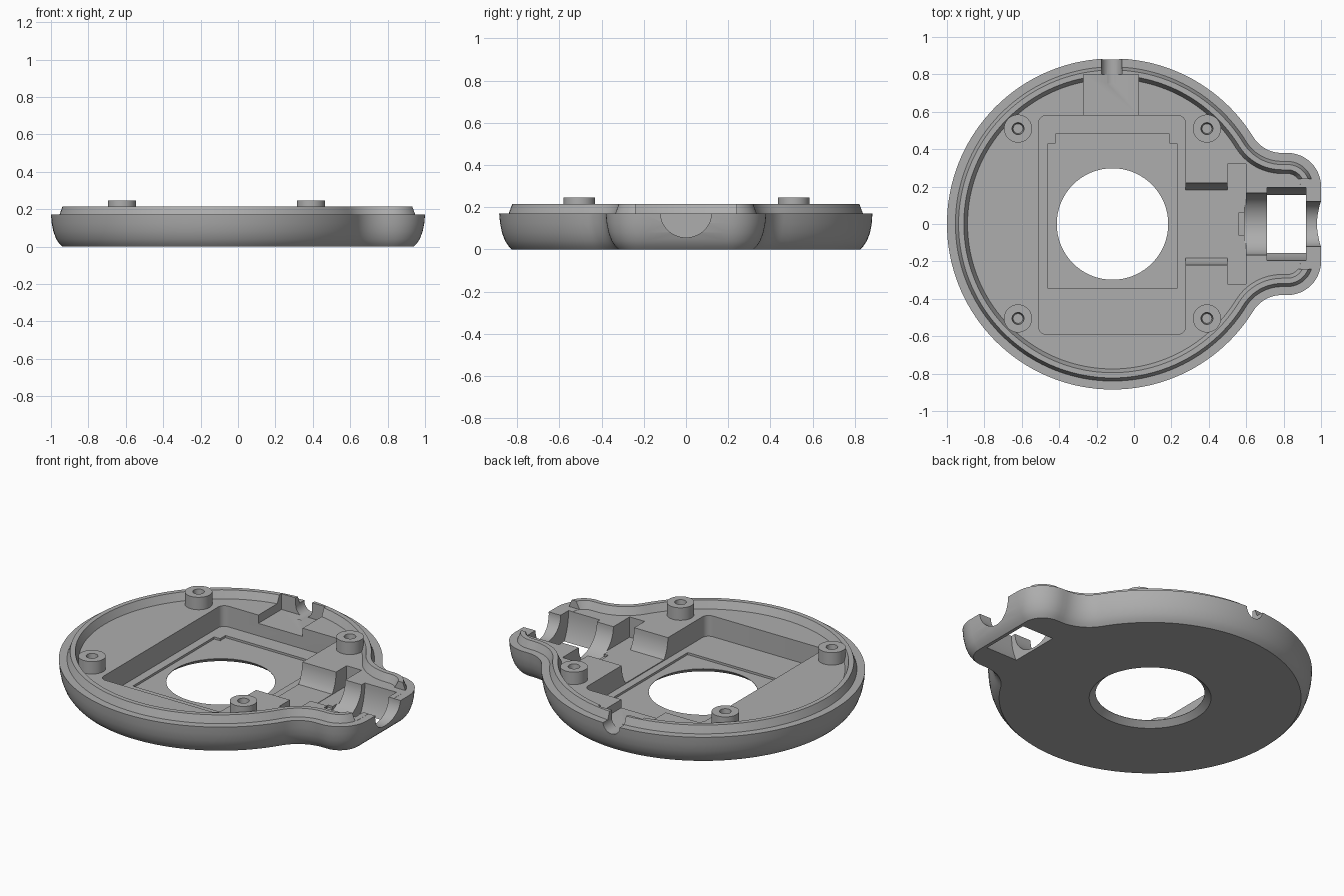
import bpy, bmesh
from math import sin, cos, atan2, pi, radians
from mathutils import Vector

if "Cube" in bpy.data.objects:
    bpy.data.objects.remove(bpy.data.objects["Cube"], do_unlink=True)

grey = bpy.data.materials.new("plain_grey")
grey.use_nodes = True
grey.diffuse_color = (0.42, 0.42, 0.42, 1)
grey.node_tree.nodes["Principled BSDF"].inputs["Base Color"].default_value = grey.diffuse_color

CX = -0.115      # centre of the round part
AXIS = 0.17      # height of the seam and of the motor axis
LUG = 0.38       # half width of the lug


def loft(name, rings, close=False):
    """Skin a list of equal rings; cap both ends or join them up."""
    bm = bmesh.new()
    loops = [[bm.verts.new(p) for p in ring] for ring in rings]
    n = len(loops[0])
    pairs = list(zip(loops, loops[1:]))
    if close:
        pairs.append((loops[-1], loops[0]))
    else:
        bm.faces.new(loops[0][::-1])
        bm.faces.new(loops[-1])
    for a, b in pairs:
        for i in range(n):
            j = (i + 1) % n
            bm.faces.new((a[i], a[j], b[j], b[i]))
    bmesh.ops.recalc_face_normals(bm, faces=bm.faces)
    mesh = bpy.data.meshes.new(name)
    bm.to_mesh(mesh)
    bm.free()
    mesh.materials.append(grey)
    obj = bpy.data.objects.new(name, mesh)
    bpy.context.collection.objects.link(obj)
    return obj


def arc(cx, cy, r, a, b, n):
    return [(cx + r * cos(a + (b - a) * i / n), cy + r * sin(a + (b - a) * i / n))
            for i in range(n + 1)]


def outline(inset, z):
    """Round body with a filleted lug on +x, shrunk by inset."""
    fx, fr = 0.79, 0.1786
    fy = LUG + fr
    a = atan2(fy, fx - CX)
    half = arc(0.82, 0.2, 0.18 - inset, 0, pi / 2, 12)
    half += arc(fx, fy, fr + inset, -pi / 2, a - pi, 12)
    half += arc(CX, 0, 0.885 - inset, a, pi, 56)[1:]
    return [(x, y, z) for x, y in half + [(x, -y) for x, y in half[-2::-1]]]


def prism(name, pts, axis, lo, hi):
    place = {"x": lambda p, t: (t, p[0], p[1]),
             "y": lambda p, t: (p[0], t, p[1]),
             "z": lambda p, t: (p[0], p[1], t)}[axis]
    return loft(name, [[place(p, t) for p in pts] for t in (lo, hi)])


def box(name, x0, x1, y0, y1, z0, z1=0.4):
    return prism(name, [(x0, y0), (x1, y0), (x1, y1), (x0, y1)], "z", z0, z1)


def trough(c, r, depth=None, flat=-1):
    """U-shaped section: open above, round below, optionally flat at the bottom."""
    low = [(u, max(AXIS + (v - AXIS) * (depth or r) / r, flat))
           for u, v in arc(c, AXIS, r, pi, 2 * pi, 32)]
    clean = [p for i, p in enumerate(low)
             if not (p[1] == flat and 0 < i < 32 and low[i - 1][1] == flat == low[i + 1][1])]
    return clean + [(c + r, 0.4), (c - r, 0.4)]


def rounded(x0, x1, y0, y1, r):
    return (arc(x1 - r, y1 - r, r, 0, pi / 2, 6) + arc(x0 + r, y1 - r, r, pi / 2, pi, 6)
            + arc(x0 + r, y0 + r, r, pi, 1.5 * pi, 6) + arc(x1 - r, y0 + r, r, 1.5 * pi, 2 * pi, 6))


def lathe(name, x, y, profile, n, close=False):
    return loft(name, [[(px, py, z) for px, py in arc(x, y, r, 0, 2 * pi, n)[:-1]]
                       for r, z in profile], close)


def smooth(obj):
    bpy.ops.object.select_all(action="DESELECT")
    obj.select_set(True)
    bpy.context.view_layer.objects.active = obj
    bpy.ops.object.shade_smooth_by_angle(angle=radians(30))


# Shell: curved wall, seam ledge, raised lip and inner floor
shell = loft("housing_shell", [outline(d, z) for d, z in (
    (0.06, 0), (0.045, 0.015), (0.028, 0.04), (0.013, 0.08), (0.004, 0.125),
    (0, AXIS), (0.045, AXIS), (0.062, 0.215), (0.09, 0.215), (0.11, AXIS))])

cutters = [
    # Lip gap at the lug
    box("lip_gap", 0.6, 1.1, -0.24, 0.24, AXIS + 0.0005),
    # Main pocket and its shallow stepped recess
    prism("pocket", rounded(-0.51, 0.275, -0.59, 0.58, 0.04), "z", 0.045, 0.4),
    prism("recess", [(-0.46, -0.345), (0.23, -0.345), (0.23, 0.43), (0.19, 0.43),
                     (0.19, 0.48), (-0.42, 0.48), (-0.42, 0.43), (-0.46, 0.43)],
          "z", 0.032, 0.3),
    # Central opening, flared underneath
    lathe("opening", CX, 0, ((0.345, -0.01), (0.298, 0.03), (0.298, 0.3)), 72),
    # Cable bay and rim notch at the back
    box("cable_bay", -0.27, 0.025, 0.55, 0.8, 0.12),
    prism("cable_notch", trough(-0.12, 0.055), "y", 0.75, 1),
    # Motor bed, gearbox slot and shaft relief
    prism("motor_bed", trough(0, 0.22, flat=0.05), "x", 0.25, 0.53),
    box("gearbox_slot", 0.5, 0.6, -0.32, 0.32, 0.048),
    box("shaft_relief", 0.56, 0.63, -0.06, 0.06, 0.035),
    # Lug: bearing seat, through window and front bore
    prism("bearing_seat", trough(0, 0.165, 0.155), "x", 0.59, 0.73),
    prism("lug_window", trough(0, 0.195, 0.277), "x", 0.71, 0.92),
    prism("front_bore", trough(0, 0.12, 0.113), "x", 0.9, 1.2),
]

bpy.context.view_layer.objects.active = shell
for cutter in cutters:
    cutter.hide_render = True
    mod = shell.modifiers.new(cutter.name, "BOOLEAN")
    mod.operation = "DIFFERENCE"
    mod.solver = "EXACT"
    mod.object = cutter
    bpy.ops.object.modifier_apply(modifier=mod.name)
    bpy.data.objects.remove(cutter, do_unlink=True)
smooth(shell)

# Screw bosses with blind holes
for side, x in (("right", -0.62), ("left", 0.39)):
    for end, y in (("front", -0.505), ("back", 0.51)):
        boss = lathe(f"screw_boss_{end}_{side}", x, y, (
            (0.075, 0.16), (0.075, 0.245), (0.032, 0.245), (0.026, 0.18)), 36)
        smooth(boss)
